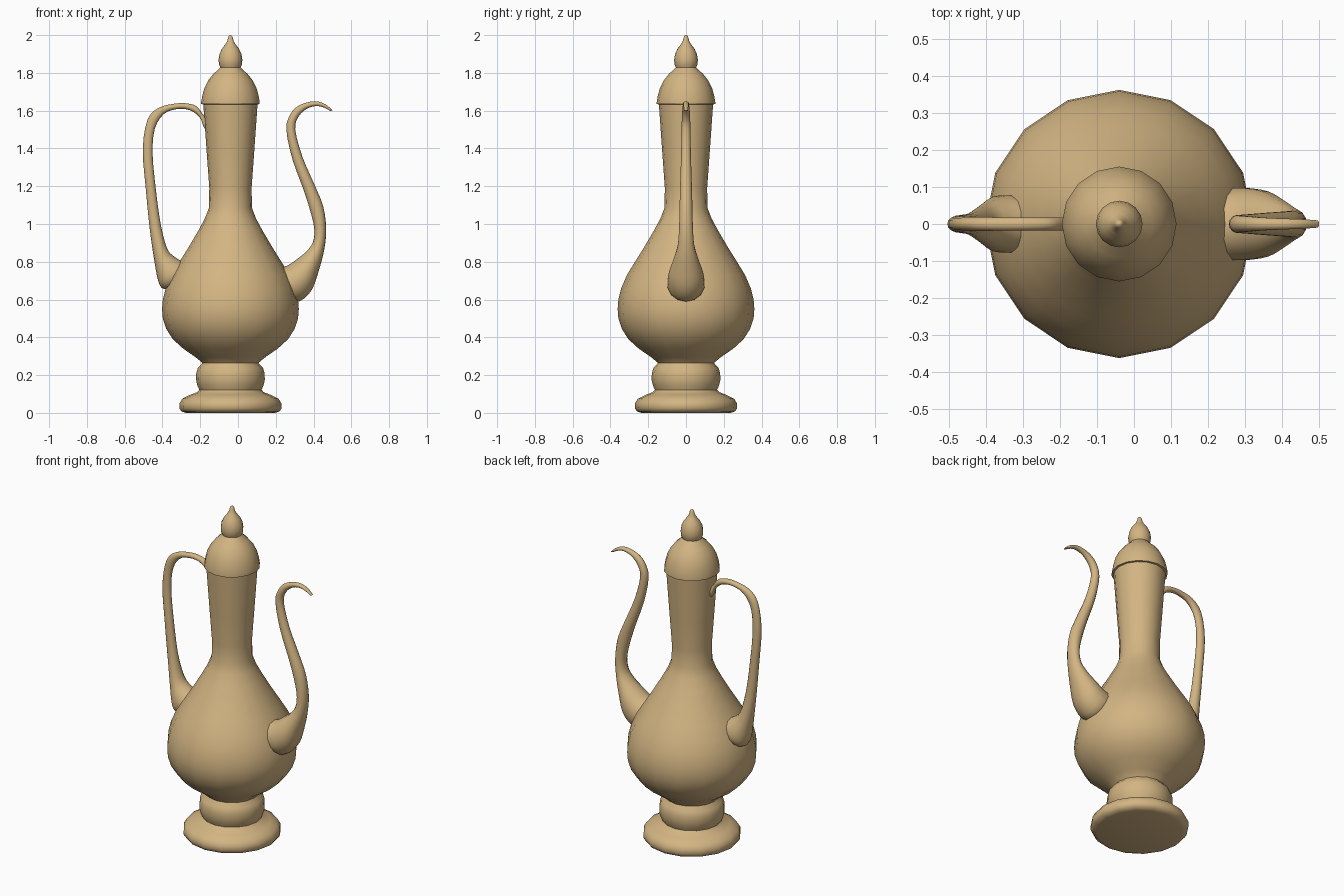
import bpy, math
from mathutils import Vector

AXIS_X = -0.04   # the vessel sits left of centre because the spout reaches further
SIDES = 16

brass = bpy.data.materials.new("warm tan")
brass.diffuse_color = (0.65, 0.46, 0.225, 1)


def finish(name, verts, faces, angle=50):
    mesh = bpy.data.meshes.new(name)
    mesh.from_pydata(verts, [], faces)
    mesh.update()
    mesh.materials.append(brass)
    obj = bpy.data.objects.new(name, mesh)
    bpy.context.collection.objects.link(obj)
    bpy.ops.object.select_all(action='DESELECT')
    obj.select_set(True)
    bpy.context.view_layer.objects.active = obj
    bpy.ops.object.mode_set(mode='EDIT')
    bpy.ops.mesh.select_all(action='SELECT')
    bpy.ops.mesh.normals_make_consistent(inside=False)
    bpy.ops.object.mode_set(mode='OBJECT')
    bpy.ops.object.shade_smooth_by_angle(angle=math.radians(angle))
    return obj


def skin(name, rings):
    """Bridge equal-sized rings and cap both ends."""
    n = len(rings[0])
    verts = [v for ring in rings for v in ring]
    faces = [tuple(reversed(range(n))), tuple(range(len(verts) - n, len(verts)))]
    for i in range(len(rings) - 1):
        for j in range(n):
            k = (j + 1) % n
            faces.append((i*n + j, i*n + k, (i+1)*n + k, (i+1)*n + j))
    return finish(name, verts, faces)


def lathe(name, profile):
    """Spin (radius, height) points around the vessel axis."""
    turn = [2 * math.pi * j / SIDES for j in range(SIDES)]
    return skin(name, [[(AXIS_X + r * math.cos(a), r * math.sin(a), z) for a in turn]
                       for r, z in profile])


def tube(name, rows, steps=3, sides=14):
    """Sweep ellipses; each row is outer x, z, inner x, z, half width in y."""
    rows = [Vector(r) for r in rows]
    dense = []
    for i in range(len(rows) - 1):
        p0, p1 = rows[max(i - 1, 0)], rows[i]
        p2, p3 = rows[i + 1], rows[min(i + 2, len(rows) - 1)]
        for s in range(steps):
            t = s / steps
            dense.append(0.5 * (2*p1 + (p2 - p0)*t + (2*p0 - 5*p1 + 4*p2 - p3)*t*t
                                + (3*p1 - p0 - 3*p2 + p3)*t**3))
    dense.append(rows[-1])
    rings = []
    for ox, oz, ix, iz, w in dense:
        ring = []
        for j in range(sides):
            a = 2 * math.pi * j / sides
            c = math.cos(a) / 2
            ring.append(((ox + ix)/2 + (ox - ix)*c, w * math.sin(a),
                         (oz + iz)/2 + (oz - iz)*c))
        rings.append(ring)
    return skin(name, rings)


# Foot with its round collar
lathe("foot", [(0.235, 0), (0.26, 0.008), (0.271, 0.025), (0.27, 0.05), (0.255, 0.075),
               (0.215, 0.095), (0.175, 0.11), (0.165, 0.122), (0.175, 0.145),
               (0.182, 0.175), (0.181, 0.21), (0.172, 0.24), (0.15, 0.262), (0.145, 0.28)])

# Pear-shaped body and flaring neck
lathe("body", [(0.14, 0.25), (0.152, 0.268), (0.185, 0.295), (0.25, 0.34), (0.305, 0.39),
               (0.34, 0.445), (0.358, 0.50), (0.362, 0.55), (0.358, 0.60), (0.343, 0.66),
               (0.313, 0.73), (0.27, 0.80), (0.22, 0.88), (0.17, 0.965), (0.135, 1.03),
               (0.114, 1.085), (0.112, 1.19), (0.125, 1.37), (0.144, 1.64)])

# Domed lid
lathe("lid", [(0.14, 1.633), (0.155, 1.635), (0.155, 1.645), (0.149, 1.68), (0.138, 1.72),
              (0.118, 1.76), (0.09, 1.795), (0.062, 1.82), (0.05, 1.835)])

# Finial on the lid
lathe("finial", [(0.052, 1.825), (0.061, 1.845), (0.063, 1.87), (0.058, 1.90),
                 (0.045, 1.928), (0.028, 1.95), (0.017, 1.968), (0.013, 1.985),
                 (0.009, 1.995), (0.002, 2.0)])

# S-curved spout with a swollen root
tube("spout", [(0.27, 0.60, 0.21, 0.77, 0.095), (0.325, 0.59, 0.262, 0.78, 0.10),
               (0.39, 0.65, 0.32, 0.82, 0.09), (0.43, 0.76, 0.362, 0.855, 0.066),
               (0.457, 0.866, 0.396, 0.903, 0.045), (0.467, 0.972, 0.404, 0.972, 0.038),
               (0.451, 1.094, 0.383, 1.067, 0.035), (0.404, 1.21, 0.346, 1.184, 0.032),
               (0.34, 1.359, 0.288, 1.343, 0.027), (0.303, 1.50, 0.256, 1.50, 0.024),
               (0.319, 1.566, 0.277, 1.581, 0.022), (0.361, 1.608, 0.325, 1.629, 0.018),
               (0.409, 1.624, 0.404, 1.65, 0.015), (0.451, 1.618, 0.462, 1.634, 0.013),
               (0.49, 1.598, 0.50, 1.602, 0.010)])

# Looped handle, thin at the neck and swollen at the body
tube("handle", [(-0.165, 1.555, -0.16, 1.49, 0.018), (-0.185, 1.58, -0.182, 1.515, 0.018),
                (-0.219, 1.623, -0.203, 1.565, 0.018), (-0.262, 1.637, -0.256, 1.603, 0.018),
                (-0.319, 1.639, -0.325, 1.608, 0.018), (-0.414, 1.618, -0.393, 1.582, 0.019),
                (-0.478, 1.555, -0.441, 1.502, 0.02), (-0.504, 1.396, -0.452, 1.37, 0.022),
                (-0.488, 1.184, -0.435, 1.184, 0.025), (-0.467, 0.972, -0.409, 0.998, 0.03),
                (-0.443, 0.805, -0.375, 0.87, 0.05), (-0.42, 0.69, -0.337, 0.827, 0.072),
                (-0.39, 0.655, -0.298, 0.803, 0.079), (-0.33, 0.66, -0.255, 0.78, 0.07)])
